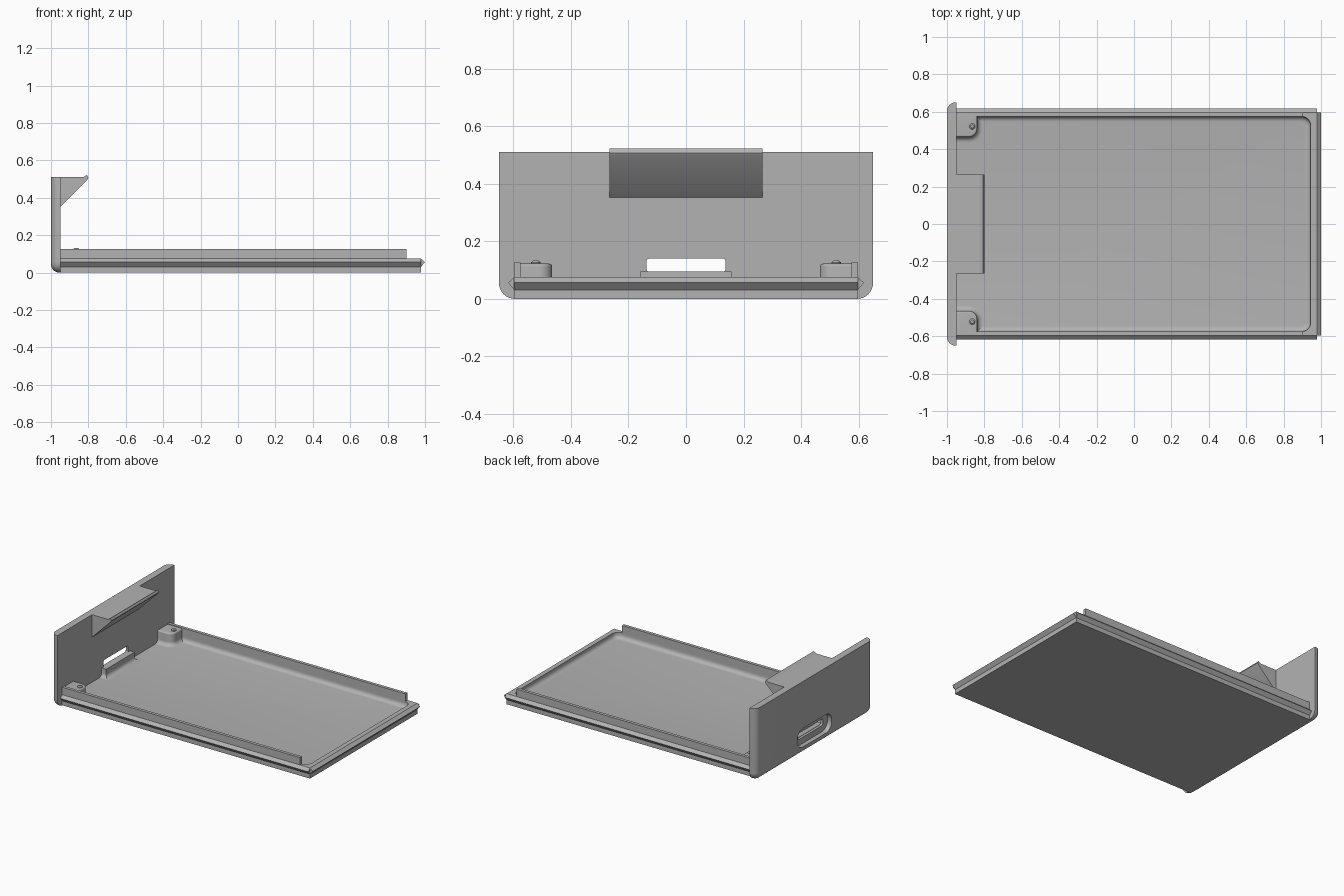
import bpy, bmesh
from math import sin, cos, pi

if "Cube" in bpy.data.objects:
    bpy.data.objects.remove(bpy.data.objects["Cube"])

grey = bpy.data.materials.new("plain grey")
grey.use_nodes = True
colour = (0.45, 0.45, 0.45, 1)
grey.diffuse_color = colour
grey.node_tree.nodes["Principled BSDF"].inputs["Base Color"].default_value = colour


def outline(a0, a1, b0, b1, radii, steps=8):
    """Rectangle with a radius per corner: low-low, high-low, high-high, low-high."""
    corners = ((a0, b0, 1, 1), (a1, b0, -1, 1), (a1, b1, -1, -1), (a0, b1, 1, -1))
    points = []
    for k, ((a, b, sa, sb), r) in enumerate(zip(corners, radii)):
        for i in range(steps + 1):
            t = pi + (k + i / steps) * pi / 2
            points.append((a + sa * r + r * cos(t), b + sb * r + r * sin(t)))
    return points


def loft(name, axis, layers):
    """Join matching outlines, each given as (level, points), along an axis."""
    place = {"x": lambda c, a, b: (c, a, b),
             "y": lambda c, a, b: (a, c, b),
             "z": lambda c, a, b: (a, b, c)}[axis]
    bm = bmesh.new()
    rings = [[bm.verts.new(place(c, a, b)) for a, b in pts] for c, pts in layers]
    n = len(rings[0])
    for low, high in zip(rings, rings[1:]):
        for i in range(n):
            j = (i + 1) % n
            bm.faces.new((low[i], low[j], high[j], high[i]))
    bm.faces.new(rings[0])
    bm.faces.new(rings[-1])
    bmesh.ops.remove_doubles(bm, verts=bm.verts, dist=1e-5)
    bmesh.ops.recalc_face_normals(bm, faces=bm.faces)
    mesh = bpy.data.meshes.new(name)
    bm.to_mesh(mesh)
    bm.free()
    mesh.materials.append(grey)
    obj = bpy.data.objects.new(name, mesh)
    bpy.context.collection.objects.link(obj)
    return obj


def prism(name, axis, start, end, points):
    return loft(name, axis, [(start, points), (end, points)])


def box(name, x0, x1, y0, y1, z0, z1):
    return prism(name, "z", z0, z1, [(x0, y0), (x1, y0), (x1, y1), (x0, y1)])


def select(obj):
    bpy.ops.object.select_all(action="DESELECT")
    obj.select_set(True)
    bpy.context.view_layer.objects.active = obj


def cut(obj, cutter):
    cutter.hide_render = True
    mod = obj.modifiers.new("cut", "BOOLEAN")
    mod.operation, mod.solver, mod.object = "DIFFERENCE", "EXACT", cutter
    select(obj)
    bpy.ops.object.modifier_apply(modifier=mod.name)
    bpy.data.objects.remove(cutter)


INNER = -0.95    # inside face of the end panel
END = 0.978      # far end of the tray
SIDE = 0.597     # half width of the tray
FLOOR, RIM = 0.035, 0.075
WALL_IN = 0.575
ARC = [i / 6 * pi / 2 for i in range(7)]

# End panel with rounded outer side and bottom edges
R = 0.045
layers = []
for t in ARC:
    d = R * (1 - sin(t))
    r = 0.055 - d
    layers.append((-1 + R * (1 - cos(t)),
                   outline(-0.65 + d, 0.65 - d, d, 0.51, (r, r, 0, 0))))
layers.append((INNER, layers[-1][1]))
panel = loft("end_panel", "x", layers)

# Port: oval outer recess and a narrower slot through the panel
cut(panel, prism("recess_cutter", "x", -1.1, -0.968,
                 outline(-0.19, 0.19, 0.05, 0.18, (0.06,) * 4)))
cut(panel, prism("slot_cutter", "x", -1.1, -0.9,
                 outline(-0.137, 0.137, 0.093, 0.14, (0.01,) * 4)))

# Tray with a pocket whose floor edge is filleted
tray = box("tray", INNER, END, -SIDE, SIDE, 0, RIM)
F = 0.028
layers = []
for t in ARC:
    d = F * (1 - sin(t))
    r = 0.05 - d
    layers.append((FLOOR + F * (1 - cos(t)),
                   outline(-1.1, 0.945 - d, -WALL_IN + d, WALL_IN - d, (0, r, r, 0))))
layers.append((0.2, layers[-1][1]))
cut(tray, loft("pocket_cutter", "z", layers))

# Snap bead across the far end
prism("end_bead", "y", -SIDE, SIDE, [(END, 0.031), (1.0, 0.056), (END, RIM)])

for label, s in (("left", 1), ("right", -1)):
    # Snap bead and raised wall along each long side
    prism(label + "_bead", "x", INNER, END,
          [(s * SIDE, 0.031), (s * 0.618, 0.056), (s * SIDE, RIM)])
    box(label + "_wall", INNER, 0.9, *sorted((s * WALL_IN, s * SIDE)), RIM, 0.127)

    # Corner post with a flared foot and softened top
    def post(level, grow):
        pts = outline(INNER, -0.838 + grow, 0.465 - grow, WALL_IN + 0.005,
                      (0, 0.045 + grow, 0, 0))
        return level, [(x, s * y) for x, y in pts]

    foot = [post(FLOOR + F * (1 - cos(t)), F * (1 - sin(t))) for t in ARC]
    top = [post(0.112 + 0.01 * sin(t), -0.01 * (1 - cos(t))) for t in ARC]
    loft(label + "_post", "z", foot + top)

    # Locating pin
    def pin(level, r):
        return level, [(x - 0.865, y + s * 0.522)
                       for x, y in outline(-r, r, -r, r, (r,) * 4, 4)]

    loft(label + "_pin", "z", [pin(0.115, 0.016), pin(0.127, 0.016), pin(0.133, 0.009)])

# Sill inside the port, with a flared foot
def sill(level, grow):
    return level, outline(INNER, -0.915 + grow, -0.158 - grow, 0.158 + grow, (0,) * 4)


loft("port_sill", "z", [sill(FLOOR + F * (1 - cos(t)), F * (1 - sin(t))) for t in ARC]
     + [sill(0.095, 0)])

# Overhanging latch with a raised lip
prism("latch", "y", -0.265, 0.265,
      [(INNER, 0.352), (-0.805, 0.497), (-0.8, 0.507), (-0.808, 0.522),
       (-0.826, 0.51), (INNER, 0.51)])

for obj in list(bpy.context.scene.objects):
    if obj.type == "MESH":
        select(obj)
        bpy.ops.object.shade_smooth_by_angle(angle=pi / 6)
